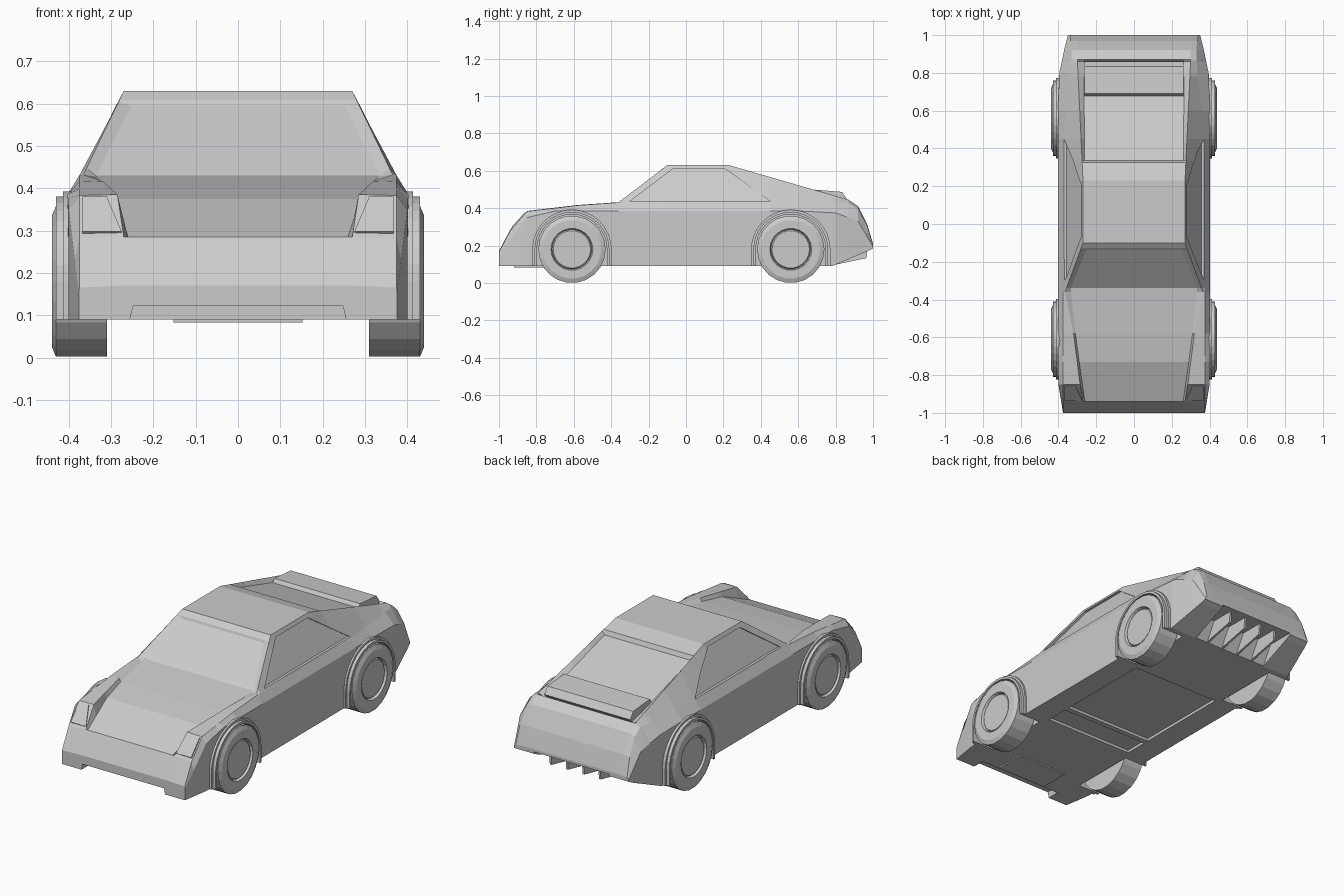
import bpy, bmesh, math
from mathutils import Vector

cube = bpy.data.objects.get("Cube")
if cube:
    bpy.data.objects.remove(cube)

paint = bpy.data.materials.new("plain_grey")
paint.use_nodes = True
GREY = (0.6, 0.6, 0.6, 1)
paint.diffuse_color = GREY
paint.node_tree.nodes["Principled BSDF"].inputs["Base Color"].default_value = GREY


def finish(name, bm):
    """Turn a bmesh into a painted object."""
    bmesh.ops.recalc_face_normals(bm, faces=bm.faces)
    mesh = bpy.data.meshes.new(name)
    bm.to_mesh(mesh)
    bm.free()
    mesh.materials.append(paint)
    obj = bpy.data.objects.new(name, mesh)
    bpy.context.collection.objects.link(obj)
    return obj


def bridge(bm, rings):
    """Skin a list of closed rings and cap both ends."""
    rows = [[bm.verts.new(p) for p in ring] for ring in rings]
    count = len(rows[0])
    for a, b in zip(rows, rows[1:]):
        for i in range(count):
            j = (i + 1) % count
            bm.faces.new((a[i], a[j], b[j], b[i]))
    bm.faces.new(rows[0])
    bm.faces.new(rows[-1])


def prism_x(bm, outline, x0, x1):
    """Extrude a (y, z) outline sideways."""
    bridge(bm, [[(x, y, z) for y, z in outline] for x in (x0, x1)])


def box(bm, x, y0, y1, z0, z1):
    prism_x(bm, [(y0, z0), (y1, z0), (y1, z1), (y0, z1)], -x, x)


def rail_at(rail, y):
    """Point on a body rail at station y."""
    for a, b in zip(rail, rail[1:]):
        if y <= b[0]:
            t = (y - a[0]) / (b[0] - a[0])
            return Vector(a[1:]).lerp(Vector(b[1:]), t)
    return Vector(rail[-1][1:])


# Body rails, each point is (y, half width, height)
shoulder = [(-1, .376, .15), (-.85, .4, .35), (-.7, .403, .385), (.6, .403, .385),
            (.8, .395, .375), (.92, .37, .33), (1, .35, .195)]
sill = [(-1, .376, .09), (-.85, .4, .09), (-.7, .403, .09), (.6, .403, .09),
        (.78, .397, .09), (.97, .357, .17), (1, .35, .185)]
belt = [(-1, .375, .165), (-.94, .375, .28), (-.85, .375, .383), (-.58, .375, .415),
        (-.36, .375, .43), (.45, .375, .43), (.87, .33, .43), (.92, .33, .395),
        (.97, .335, .305), (1, .34, .205)]
tail = [(.92, .3, .41), (.97, .3, .31), (1, .29, .21)]
roof = [(-1, .27, .17), (-.94, .27, .285), (-.85, .285, .385), (-.58, .32, .417),
        (-.36, .365, .432), (-.1, .27, .63), (.23, .27, .63), (.87, .3, .445)] + tail
# Inner rail sinks the bonnet, windscreen and rear glass
panel = [(-1, .262, .17), (-.94, .26, .285), (-.73, .29, .375), (-.58, .31, .4),
         (-.34, .335, .43), (-.135, .252, .595), (-.13, .25, .608), (-.1, .25, .63),
         (.23, .26, .63), (.325, .262, .602), (.335, .262, .578), (.86, .265, .428),
         (.87, .265, .445)] + [(y, w - .03, z) for y, w, z in tail]
rails = [sill, shoulder, belt, roof, panel]

stations = sorted({p[0] for rail in rails for p in rail})
rings = []
for y in stations:
    half = [rail_at(rail, y) for rail in rails]
    rings.append([(w, y, z) for w, z in half] + [(-w, y, z) for w, z in reversed(half)])
bm = bmesh.new()
bridge(bm, rings)
body = finish("body", bm)

AXLES = {"front": -.61, "rear": .56}
HUB = .18


def arch(y, r, foot):
    """Half circle over the wheel with straight legs."""
    steps = 16
    arc = [(y + r * math.cos(math.pi * i / steps), HUB + r * math.sin(math.pi * i / steps))
           for i in range(steps + 1)]
    return [(y + r, foot)] + arc + [(y - r, foot)]


# Cutter for wheel wells, side windows, nose notch, floor panels and diffuser
bm = bmesh.new()
window = [(-.3, .437), (-.07, .61), (.21, .61), (.45, .437)]
for side in (-1, 1):
    for y in AXLES.values():
        prism_x(bm, arch(y, .188, .02), side * .295, side * .6)
    bridge(bm, [[(side * (.375 - (z - .43) * .525 + d), y, z) for y, z in window]
                for d in (-.015, .06)])
bridge(bm, [[(-.265, y, .05), (.265, y, .05), (.248, y, .122), (-.248, y, .122)]
            for y in (-1.1, -.93)])
box(bm, .27, -.37, -.24, .05, .105)
box(bm, .27, -.21, .34, .05, .105)
prism_x(bm, [(.76, .05), (1.1, .05), (1.1, .195), (.84, .195)], -.23, .23)
cutter = finish("cutter", bm)
cutter.hide_render = True

mod = body.modifiers.new("openings", "BOOLEAN")
mod.operation = "DIFFERENCE"
mod.solver = "EXACT"
mod.object = cutter
bpy.context.view_layer.update()
cut_mesh = bpy.data.meshes.new_from_object(body.evaluated_get(bpy.context.evaluated_depsgraph_get()))
body.modifiers.clear()
body.data = cut_mesh
bpy.data.objects.remove(cutter)

# Stepped wheel arch lips and wheels
tyre = [(.18, .31), (.18, .43), (.157, .44), (.112, .44), (.106, .425), (.1, .433)]
SIDES = 22
for end, y in AXLES.items():
    for label, side in (("left", 1), ("right", -1)):
        bm = bmesh.new()
        for r, reach in ((.212, .413), (.2, .43)):
            outline = arch(y, r, .09) + arch(y, .187, .09)[::-1]
            prism_x(bm, outline, side * .36, side * reach)
        finish(f"{end}_{label}_arch", bm)

        bm = bmesh.new()
        bridge(bm, [[(side * x, y + r * math.cos(math.tau * i / SIDES),
                      HUB + r * math.sin(math.tau * i / SIDES)) for i in range(SIDES)]
                    for r, x in tyre])
        finish(f"{end}_{label}_wheel", bm)

# Headlight plates on the sloping nose corners
for label, side in (("left", 1), ("right", -1)):
    corners = [(.275, .295), (.368, .295), (.368, .377), (.31, .377)]
    bm = bmesh.new()
    bridge(bm, [[(side * x, -.94 + (z - .285) * .9 - d, z + d) for x, z in corners]
                for d in (-.002, .003)])
    finish(f"{label}_headlight", bm)

# Rear spoiler
bm = bmesh.new()
prism_x(bm, [(.67, .47), (.69, .499), (.835, .487), (.86, .45), (.84, .425)], -.262, .262)
finish("spoiler", bm)

# Diffuser fins
bm = bmesh.new()
for x in (-.15, -.05, .05, .15):
    prism_x(bm, [(.77, .092), (.965, .133), (.97, .2), (.82, .2)], x - .006, x + .006)
finish("diffuser_fins", bm)

# Chin plate under the nose
bm = bmesh.new()
box(bm, .153, -.92, -.75, .083, .112)
finish("chin_plate", bm)
